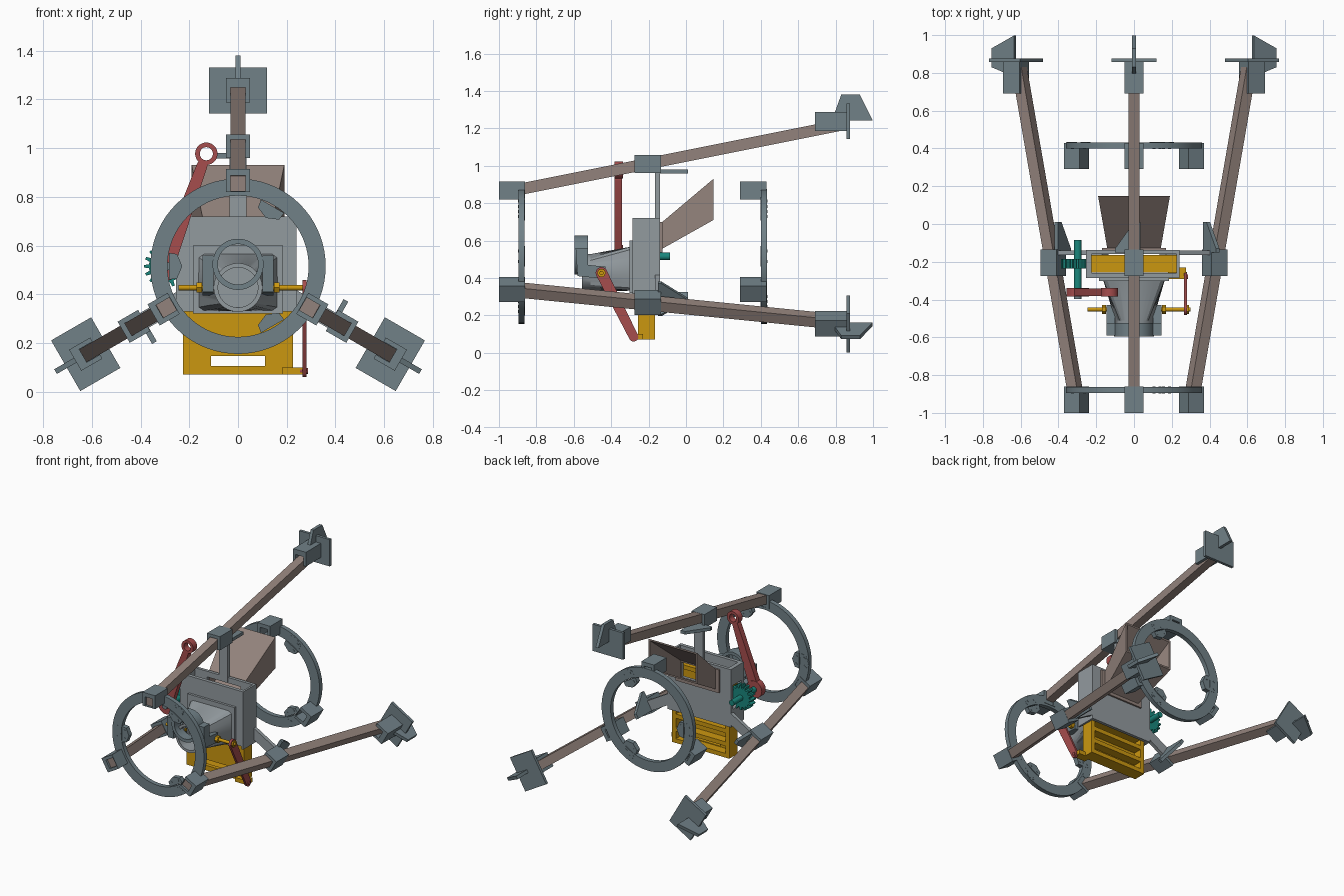
import bpy, bmesh
from math import sin, cos, pi, hypot, atan2, radians
from mathutils import Matrix

if "Cube" in bpy.data.objects:
    bpy.data.objects.remove(bpy.data.objects["Cube"])

CZ = 0.515  # height of the long axis through both hoops


def mat(name, col):
    m = bpy.data.materials.new(name)
    m.diffuse_color = (*col, 1)
    m.use_nodes = True
    m.node_tree.nodes["Principled BSDF"].inputs["Base Color"].default_value = m.diffuse_color
    return m


SLATE = mat("slate", (0.165, 0.22, 0.245))
STEEL = mat("steel", (0.29, 0.325, 0.345))
BROWN = mat("brown", (0.29, 0.225, 0.2))
GOLD = mat("gold", (0.6, 0.31, 0.005))
RED = mat("red", (0.38, 0.075, 0.075))
TEAL = mat("teal", (0.01, 0.24, 0.2))


# skin a series of loops; "ring" joins last to first, otherwise ends are capped
def loft(name, loops, m=SLATE, ring=False):
    bm = bmesh.new()
    vs = [[bm.verts.new(p) for p in lp] for lp in loops]
    n = len(vs[0])
    pairs = list(zip(vs, vs[1:])) + ([(vs[-1], vs[0])] if ring else [])
    for a, b in pairs:
        for i in range(n):
            j = (i + 1) % n
            bm.faces.new((a[i], a[j], b[j], b[i]))
    if not ring:
        bm.faces.new(vs[0])
        bm.faces.new(vs[-1])
    bmesh.ops.recalc_face_normals(bm, faces=bm.faces)
    me = bpy.data.meshes.new(name)
    bm.to_mesh(me)
    bm.free()
    me.materials.append(m)
    ob = bpy.data.objects.new(name, me)
    bpy.context.collection.objects.link(ob)
    return ob


def at(axis, pts, w):
    return [{'x': (w, u, v), 'y': (u, w, v), 'z': (u, v, w)}[axis] for u, v in pts]


# profile pushed along an axis, with an optional hole of equal point count
def prism(name, pts, axis, lo, hi, m=SLATE, hole=None):
    loops = [at(axis, pts, lo), at(axis, pts, hi)]
    if hole:
        loops += [at(axis, hole, hi), at(axis, hole, lo)]
    return loft(name, loops, m, bool(hole))


def rect(u0, u1, v0, v1):
    return [(u0, v0), (u1, v0), (u1, v1), (u0, v1)]


def circ(u, v, r, n=32):
    return [(u + r * cos(2 * pi * i / n), v + r * sin(2 * pi * i / n)) for i in range(n)]


def box(name, x0, x1, y0, y1, z0, z1, m=SLATE):
    return prism(name, rect(x0, x1, y0, y1), 'z', z0, z1, m)


# tapered bar with round ends
def capsule(p, q, rp, rq, n=12):
    a = atan2(q[1] - p[1], q[0] - p[0])
    out = []
    for c, r, s in ((q, rq, a - pi / 2), (p, rp, a + pi / 2)):
        out += [(c[0] + r * cos(s + pi * i / n), c[1] + r * sin(s + pi * i / n)) for i in range(n + 1)]
    return out


# repeat a part three times round the long axis
def spin(ob):
    for k in (1, 2):
        c = ob.copy()
        c.data = ob.data.copy()
        c.name = f"{ob.name}_{k + 1}"
        T = Matrix.Translation((0, 0, CZ))
        c.data.transform(T @ Matrix.Rotation(radians(120 * k), 4, 'Y') @ T.inverted())
        bpy.context.collection.objects.link(c)


# hoops with collars and clips
for tag, y0, yc0, yc1 in (("front", -0.895, -1.0, -0.86), ("rear", 0.4, 0.29, 0.43)):
    prism(tag + "_hoop", circ(0, CZ, 0.36, 72), 'y', y0, y0 + 0.032, SLATE, circ(0, CZ, 0.29, 72))
    spin(prism(tag + "_collar", rect(-0.05, 0.05, 0.82, 0.915), 'y', yc0, yc1, SLATE,
               rect(-0.03, 0.03, 0.824, 0.887)))
    for cx, d in ((-0.262, 1), (-0.325, -1)):
        pent = [(cx - 0.022 * d, CZ + 0.055), (cx + 0.012 * d, CZ + 0.05), (cx + 0.033 * d, CZ),
                (cx + 0.012 * d, CZ - 0.05), (cx - 0.022 * d, CZ - 0.055)]
        spin(prism(tag + "_clip", pent, 'y', y0 - 0.001, y0 + 0.033))
        for dz in (-0.028, 0.028):
            spin(prism(tag + "_clip_bolt", circ(cx, CZ + dz, 0.008, 12), 'y', y0 - 0.003, y0 + 0.035))

# three splayed legs, square section
leg = [rect(-0.03, 0.03, z - 0.031, z + 0.031) for z in (0.855, 1.222)]
spin(loft("leg", [at('y', leg[0], -0.985), at('y', leg[1], 0.85)], BROWN))

# feet: socket, plate and fin
spin(prism("foot_socket", rect(-0.05, 0.05, 1.187, 1.287), 'y', 0.69, 0.86, SLATE,
           rect(-0.031, 0.031, 1.19, 1.25)))
spin(prism("foot_plate", rect(-0.12, 0.12, 1.142, 1.332), 'y', 0.857, 0.877))
spin(prism("foot_fin", [(0.79, 1.27), (0.83, 1.38), (0.93, 1.38), (0.998, 1.242), (0.85, 1.242)],
           'x', -0.011, 0.011))

# middle collars, braces to the housing and gussets
spin(prism("mid_collar", rect(-0.05, 0.05, 0.96, 1.057), 'y', -0.275, -0.135, SLATE,
           rect(-0.03, 0.03, 0.963, 1.035)))
spin(box("brace", -0.035, 0.035, -0.165, -0.139, 0.69, 0.975, STEEL))
spin(prism("gusset", [(-0.1, -0.15), (0.035, -0.15), (0.035, 0.01), (0.0, 0.01), (-0.1, -0.13)],
           'z', 0.958, 0.98))

# housing: closed front, windowed back, open top and bottom
box("housing_front", -0.255, 0.24, -0.285, -0.26, 0.33, 0.72, STEEL)
prism("housing_back", rect(-0.255, 0.24, 0.31, 0.72), 'y', -0.16, -0.138, STEEL, rect(-0.13, 0.13, 0.565, 0.68))
box("housing_right", 0.226, 0.24, -0.285, -0.138, 0.31, 0.72, STEEL)
for z0, z1 in ((0.31, 0.43), (0.6, 0.72)):
    box("housing_left", -0.255, -0.226, -0.285, -0.138, z0, z1, STEEL)
box("nozzle_flange", -0.185, 0.185, -0.302, -0.284, 0.32, 0.6, STEEL)

# sliding gate
for s in (-1, 1):
    x = sorted((s * 0.195, s * 0.225))
    box("gate_rail", *x, -0.256, -0.165, 0.07, 0.64, GOLD)
prism("gate_panel", rect(-0.2, 0.2, 0.07, 0.64), 'y', -0.256, -0.228, GOLD, rect(-0.11, 0.11, 0.105, 0.147))
for z in (0.07, 0.152, 0.245, 0.32, 0.61):
    box("gate_rib", -0.2, 0.2, -0.23, -0.165, z, z + 0.03, GOLD)
box("gate_tab", 0.18, 0.275, -0.29, -0.23, 0.07, 0.1, GOLD)

# hopper: hollow four-sided duct with mounting flange
t = 0.012
loft("hopper", [at('y', rect(-0.14, 0.14, 0.55, 0.69), -0.138),
                at('y', rect(-0.19, 0.19, 0.71, 0.93), 0.147),
                at('y', rect(-0.19 + t, 0.19 - t, 0.71 + t, 0.93 - t), 0.147),
                at('y', rect(-0.14 + t, 0.14 - t, 0.55 + t, 0.69 - t), -0.138)], BROWN, True)
prism("hopper_flange", rect(-0.17, 0.17, 0.535, 0.7), 'y', -0.138, -0.126, BROWN,
      rect(-0.128, 0.128, 0.562, 0.678))


# nozzle: blends from a rectangle to a round mouth
def square_loop(hx, hz, z, n=48):
    pts = []
    for i in range(n):
        a = 2 * pi * (i + 0.5) / n
        k = max(abs(cos(a)), abs(sin(a)))
        pts.append((hx * cos(a) / k, z + hz * sin(a) / k))
    return pts


def round_loop(r, z, n=48):
    return [(r * cos(2 * pi * (i + 0.5) / n), z + r * sin(2 * pi * (i + 0.5) / n)) for i in range(n)]


loft("nozzle", [at('y', square_loop(0.165, 0.118, 0.45), -0.29), at('y', round_loop(0.1, 0.428), -0.51),
                at('y', round_loop(0.1, 0.428), -0.555), at('y', round_loop(0.082, 0.428), -0.555),
                at('y', round_loop(0.082, 0.428), -0.51), at('y', square_loop(0.15, 0.103, 0.45), -0.29)],
     STEEL, True)

# swinging cap ring, its cheeks, pivot rods and nuts
prism("cap_ring", circ(0, 0.523, 0.105, 48), 'y', -0.595, -0.525, SLATE, circ(0, 0.523, 0.083, 48))
for s in (-1, 1):
    cheek = [(-0.59, 0.56), (-0.525, 0.56), (-0.525, 0.47), (-0.43, 0.46), (-0.43, 0.395), (-0.58, 0.41)]
    prism("cap_cheek", cheek, 'x', *sorted((s * 0.1, s * 0.145)))
    prism("pivot_rod", circ(-0.452, 0.427, 0.011, 20), 'x', *sorted((s * 0.09, 0.3 if s > 0 else -0.245)), GOLD)
    prism("pivot_nut", circ(-0.452, 0.427, 0.024, 6), 'x', *sorted((s * 0.148, s * 0.17)), GOLD)
prism("link_nut", circ(-0.452, 0.427, 0.024, 6), 'x', 0.28, 0.29, GOLD)

# red link between pivot and gate
prism("link", capsule((-0.452, 0.427), (-0.28, 0.085), 0.031, 0.025), 'x', 0.264, 0.281, RED)
prism("link_pin", circ(-0.28, 0.085, 0.012, 20), 'x', 0.255, 0.287, RED)

# red hand lever with an eye at its tip
hub, eye = (-0.298, CZ), (-0.13, 0.977)
d = hypot(eye[0] - hub[0], eye[1] - hub[1])
neck = [hub[i] + (eye[i] - hub[i]) * (d - 0.052) / d for i in (0, 1)]
prism("hand_lever", capsule(hub, neck, 0.036, 0.022), 'y', -0.381, -0.341, RED)
prism("lever_hub", circ(*hub, 0.06), 'y', -0.383, -0.338, RED)
prism("lever_eye", circ(*eye, 0.046), 'y', -0.383, -0.338, RED, circ(*eye, 0.027))

# gear, its shaft and the shaft's grey front end
teeth = []
for i in range(16):
    for f, r in ((-0.3, 0.068), (-0.15, 0.088), (0.15, 0.088), (0.3, 0.068)):
        a = 2 * pi * (i + f) / 16
        teeth.append((hub[0] + r * cos(a), hub[1] + r * sin(a)))
prism("gear", teeth, 'y', -0.235, -0.185, TEAL)
prism("gear_shaft", circ(*hub, 0.02, 24), 'y', -0.34, -0.085, TEAL)
prism("shaft_end", circ(*hub, 0.02, 24), 'y', -0.397, -0.34)

# soft shading on round parts, edges stay sharp
bpy.ops.object.select_all(action='SELECT')
bpy.context.view_layer.objects.active = bpy.context.scene.objects["leg"]
bpy.ops.object.shade_smooth_by_angle(angle=radians(25))
